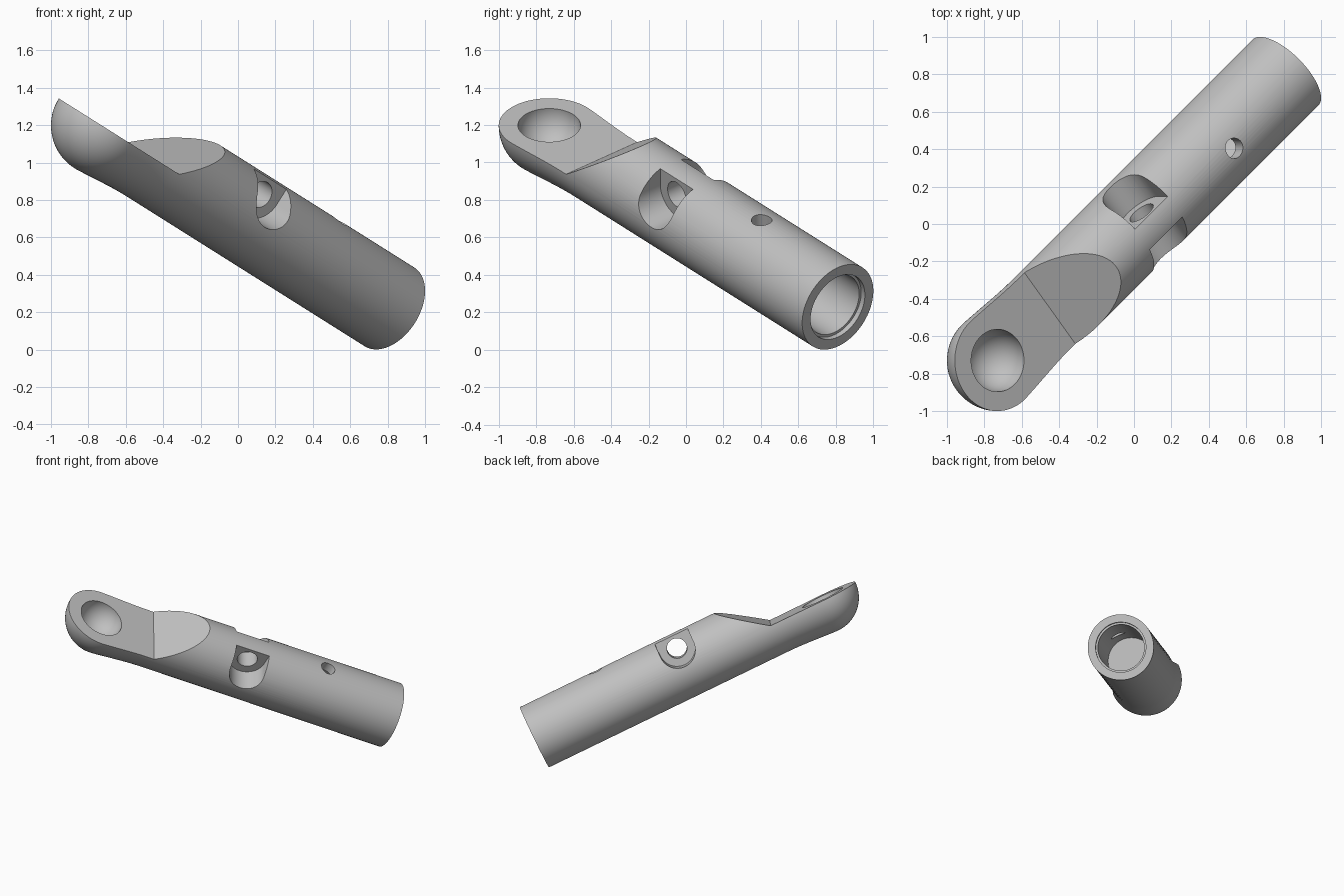
import bpy, bmesh
from math import sin, cos, pi, radians
from mathutils import Matrix, Vector

if "Cube" in bpy.data.objects:
    bpy.data.objects.remove(bpy.data.objects["Cube"])

# Main dimensions, measured along the shaft from the ball centre
BALL, SHAFT, LENGTH = 0.27, 0.249, 2.384
CREASE, LUG, PIN = 0.433, 1.138, 1.756
LUG_HEIGHT, LUG_HALF, SLOT = 0.14, 0.072, 0.135

grey = bpy.data.materials.new("plain_grey")
grey.use_nodes = True
grey.diffuse_color = (0.53, 0.53, 0.53, 1)
grey.node_tree.nodes["Principled BSDF"].inputs["Base Color"].default_value = grey.diffuse_color


def make_object(name, bm):
    bmesh.ops.recalc_face_normals(bm, faces=bm.faces)
    mesh = bpy.data.meshes.new(name)
    bm.to_mesh(mesh)
    bm.free()
    mesh.materials.append(grey)
    obj = bpy.data.objects.new(name, mesh)
    bpy.context.collection.objects.link(obj)
    return obj


def lathe(name, profile, steps=80):
    """Turn (along, radius) points around the X axis."""
    bm = bmesh.new()
    half = pi / steps
    verts = [bm.verts.new((s, r * cos(half), r * sin(half))) for s, r in profile]
    edges = [bm.edges.new(pair) for pair in zip(verts, verts[1:])]
    bmesh.ops.spin(bm, geom=verts + edges, cent=(0, 0, 0), axis=(1, 0, 0),
                   angle=2 * pi, steps=steps)
    bmesh.ops.remove_doubles(bm, verts=bm.verts, dist=0.0001)
    return make_object(name, bm)


def prism(name, outline, y0, y1):
    """Extrude an (x, z) outline from y0 to y1."""
    bm = bmesh.new()
    face = bm.faces.new([bm.verts.new((x, y0, z)) for x, z in outline])
    top = bmesh.ops.extrude_face_region(bm, geom=[face])["geom"]
    bmesh.ops.translate(bm, vec=(0, y1 - y0, 0),
                        verts=[v for v in top if isinstance(v, bmesh.types.BMVert)])
    return make_object(name, bm)


def circle(x, z, r, start=0, stop=2 * pi, steps=48, closed=True):
    count = steps if closed else steps + 1
    return [(x + r * cos(start + (stop - start) * i / steps),
             z + r * sin(start + (stop - start) * i / steps)) for i in range(count)]


def arc(radius, first, last, steps):
    angles = [radians(first + (last - first) * i / steps) for i in range(steps + 1)]
    return [(radius * cos(a), max(0, radius * sin(a))) for a in angles]


def cut(target, cutter):
    cutter.hide_render = True
    mod = target.modifiers.new("cut", 'BOOLEAN')
    mod.operation, mod.solver, mod.object = 'DIFFERENCE', 'EXACT', cutter
    bpy.context.view_layer.objects.active = target
    bpy.ops.object.modifier_apply(modifier=mod.name)
    bpy.data.objects.remove(cutter)


# Shaft with a ball end and a gently tapered neck
ball = arc(BALL, 180, 86, 28)
s0, r0 = ball[-1]
neck = []
for i in range(1, 13):
    t = i / 12
    neck.append((s0 + (CREASE - 0.03 - s0) * t, SHAFT + (r0 - SHAFT) * (1 - t) ** 2 * (1 + t)))
body = lathe("shaft", ball + neck + [(LENGTH, SHAFT), (LENGTH, 0)])

# Half cut over the ball, rising in a ramp to the top of the shaft
cut(body, prism("half_cut", [(-0.5, 0.001), (CREASE, 0.001),
                             (CREASE + 0.69, 2 * SHAFT), (-0.5, 2 * SHAFT)], -0.5, 0.5))

# Round socket in the ball
cut(body, lathe("socket", arc(0.167, 180, 0, 40)))

# Stepped bore in the open end
cut(body, lathe("bore", [(LENGTH - 1, 0), (LENGTH - 1, 0.175), (LENGTH - 0.03, 0.175),
                         (LENGTH - 0.03, 0.19), (LENGTH + 0.1, 0.19), (LENGTH + 0.1, 0)]))

# U-shaped slots on both sides, leaving a lug with a cross hole
slot = circle(LUG, LUG_HEIGHT, SLOT, pi, 2 * pi, 32, closed=False)
slot += [(LUG + SLOT, 0.4), (LUG - SLOT, 0.4)]
for side in (1, -1):
    low, high = sorted((side * LUG_HALF, side * 0.4))
    cut(body, prism("slot", slot, low, high))
cut(body, prism("cross_hole", circle(LUG, LUG_HEIGHT, 0.075), -0.4, 0.4))

# Small pin hole through the upper wall into the bore
pin = prism("pin_hole", circle(PIN, 0, 0.055), 0.1, 0.4)
pin.data.transform(Matrix(((1, 0, 0, 0), (0, 0, 1, 0), (0, 1, 0, 0), (0, 0, 0, 1))))
pin.data.flip_normals()
cut(body, pin)

# Tilt the finished part into place
along = Vector((cos(radians(24)), cos(radians(24)), -sin(radians(24)) * 2 ** 0.5)).normalized()
up = Vector((-along.z, 0, along.x)).normalized()
side = up.cross(along)
place = Matrix((along, side, up)).transposed().to_4x4()
place.translation = (-0.73, -0.73, 1.198)
body.data.transform(place)
body.data.update()

bpy.ops.object.select_all(action='DESELECT')
body.select_set(True)
bpy.context.view_layer.objects.active = body
bpy.ops.object.shade_smooth_by_angle(angle=radians(30))
